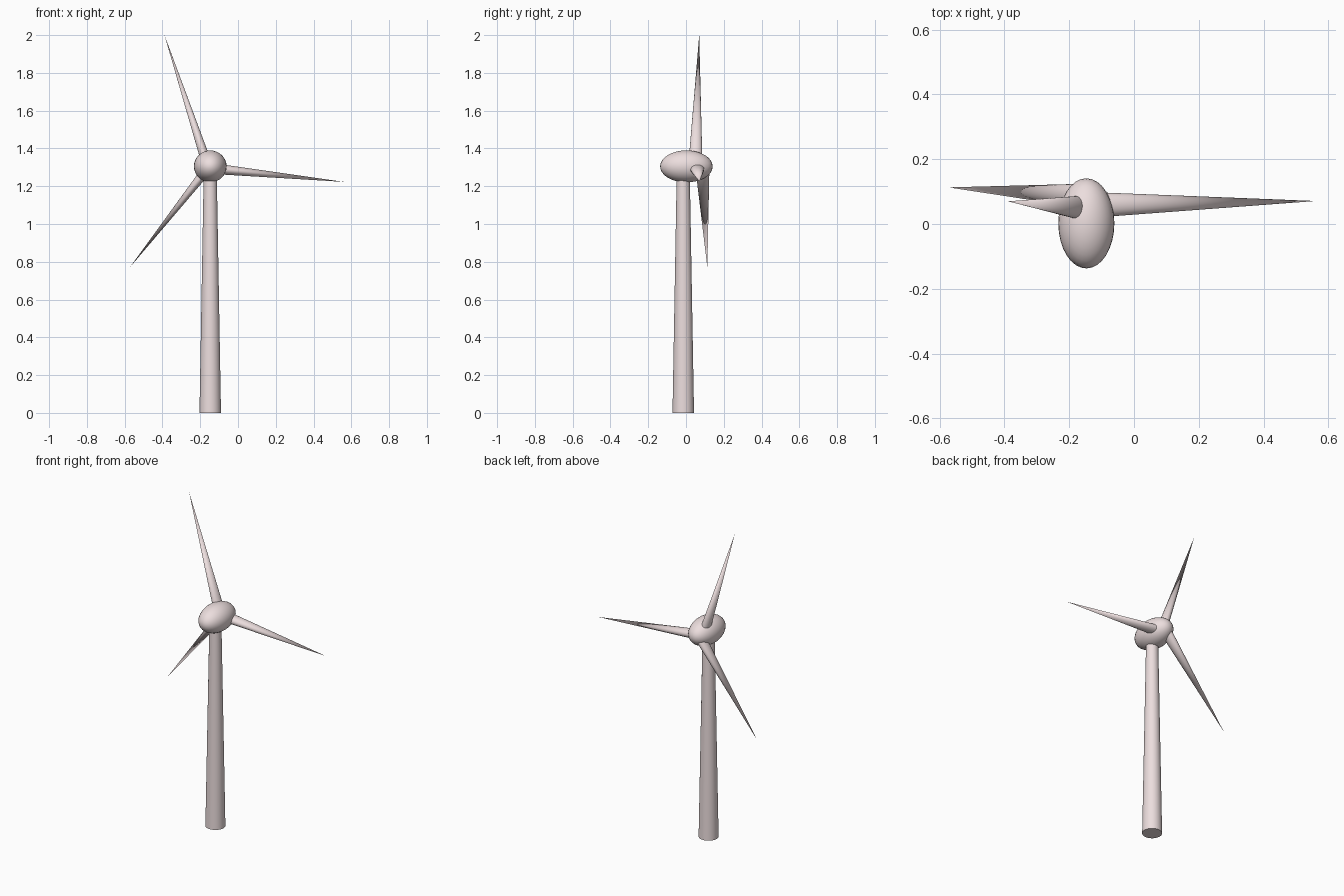
import bpy
from math import radians
from mathutils import Vector, Matrix

if "Cube" in bpy.data.objects:
    bpy.data.objects.remove(bpy.data.objects["Cube"])

paint = bpy.data.materials.new("pale_pink_paint")
paint.diffuse_color = (0.84, 0.73, 0.73, 1)
paint.use_nodes = True
paint.node_tree.nodes["Principled BSDF"].inputs["Base Color"].default_value = paint.diffuse_color


def finish(name):
    ob = bpy.context.object
    ob.name = name
    ob.data.materials.append(paint)
    bpy.ops.object.shade_smooth_by_angle(angle=radians(40))
    return ob


def blade(name, base, tip, width, thickness):
    """Flattened cone from base to tip; width lies along the rotor axis (y)."""
    base, tip = Vector(base), Vector(tip)
    axis = tip - base
    bpy.ops.mesh.primitive_cone_add(vertices=32, radius1=1, radius2=0, depth=1)
    ob = finish(name)
    z = axis.normalized()
    x = Vector((0, 1, 0)).cross(z).normalized()
    y = z.cross(x)
    turn = Matrix((x, y, z)).transposed().to_4x4()
    size = Matrix.Diagonal((thickness, width, axis.length, 1))
    ob.data.transform(turn @ size)
    ob.location = (base + tip) / 2
    bpy.ops.object.shade_smooth_by_angle(angle=radians(40))


# Tapered tower
bpy.ops.mesh.primitive_cone_add(vertices=32, radius1=0.057, radius2=0.034,
                                depth=1.3, location=(-0.147, -0.0145, 0.65))
finish("tower")

# Egg-shaped hub, long axis along y
bpy.ops.mesh.primitive_uv_sphere_add(segments=32, ring_count=16, radius=1,
                                     location=(-0.147, 0.002, 1.305))
hub = finish("hub")
hub.data.transform(Matrix.Diagonal((0.0865, 0.139, 0.0845, 1)))

# Three blades
blade("upper_blade", (-0.165, 0.05, 1.32), (-0.389, 0.07, 2.0), 0.037, 0.027)
blade("right_blade", (-0.12, 0.059, 1.292), (0.562, 0.071, 1.223), 0.039, 0.028)
blade("lower_blade", (-0.16, 0.087, 1.294), (-0.573, 0.113, 0.77), 0.037, 0.026)
